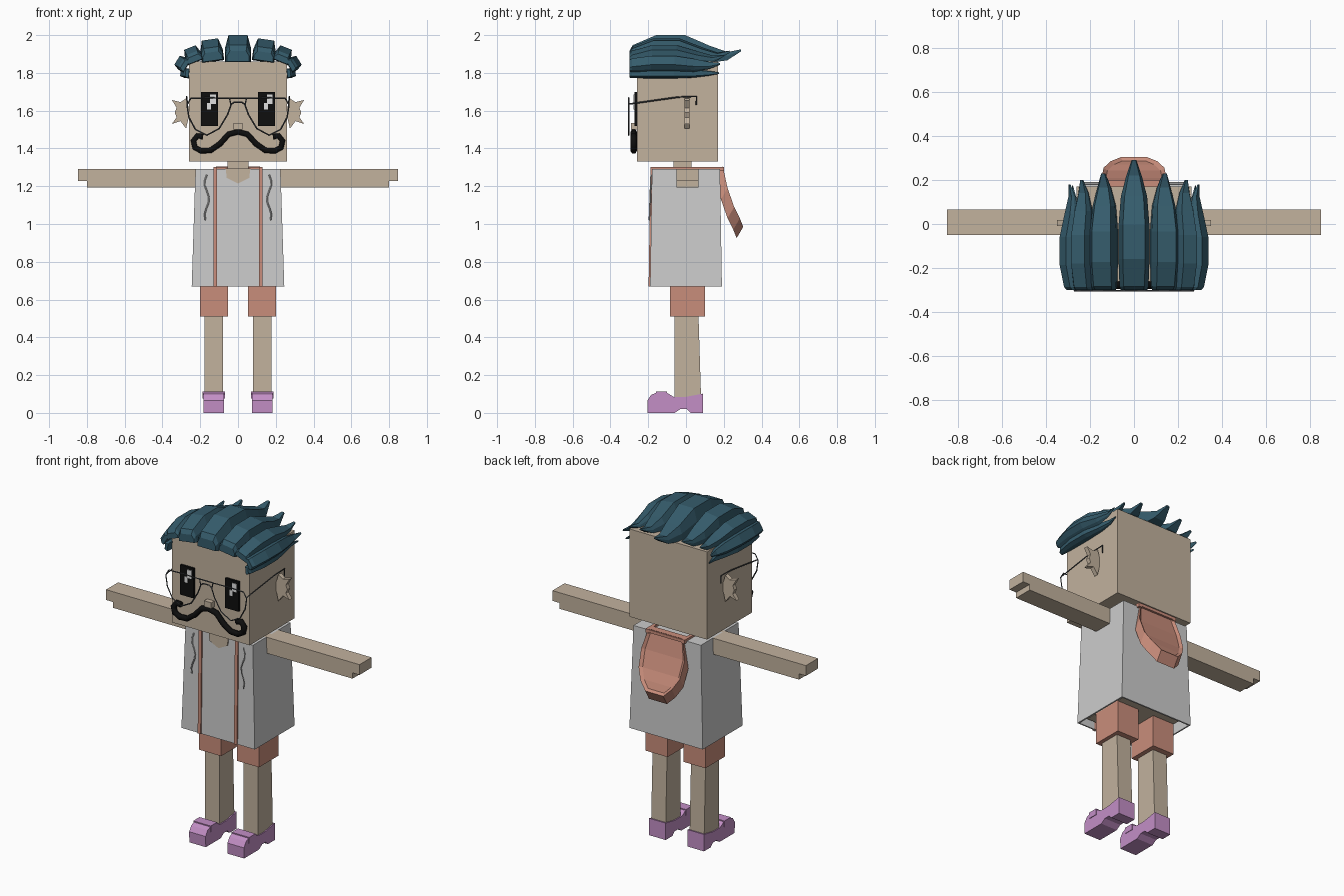
import bpy, bmesh, math
from mathutils import Vector, Matrix

cube = bpy.data.objects.get("Cube")
if cube:
    bpy.data.objects.remove(cube, do_unlink=True)


def material(name, r, g, b):
    col = [(c / 255 / 12.92) if c < 11 else ((c / 255 + 0.055) / 1.055) ** 2.4 for c in (r, g, b)] + [1]
    m = bpy.data.materials.new(name)
    m.use_nodes = True
    m.diffuse_color = col
    m.node_tree.nodes["Principled BSDF"].inputs["Base Color"].default_value = col
    return m


SKIN = material("skin", 194, 178, 158)
CLOTH = material("grey cloth", 204, 204, 204)
CORAL = material("coral", 201, 141, 123)
PURPLE = material("purple", 195, 143, 198)
TEAL = material("teal hair", 53, 92, 108)
BLACK = material("black", 14, 14, 14)
WIRE = material("dark metal", 70, 74, 78)
WHITE = material("white", 225, 225, 225)


def finish(name, bm, mat):
    bmesh.ops.recalc_face_normals(bm, faces=bm.faces)
    me = bpy.data.meshes.new(name)
    bm.to_mesh(me)
    bm.free()
    me.materials.append(mat)
    ob = bpy.data.objects.new(name, me)
    bpy.context.collection.objects.link(ob)
    return ob


def loft(name, rings, mat, caps=(True, True)):
    """Skin a list of equal-length point rings."""
    bm = bmesh.new()
    vs = [[bm.verts.new(p) for p in ring] for ring in rings]
    n = len(vs[0])
    for a, b in zip(vs, vs[1:]):
        for i in range(n):
            bm.faces.new((a[i], a[(i + 1) % n], b[(i + 1) % n], b[i]))
    if caps[0]:
        bm.faces.new(vs[0])
    if caps[1]:
        bm.faces.new(vs[-1])
    return finish(name, bm, mat)


def rect(x0, x1, y0, y1, z):
    return [(x0, y0, z), (x1, y0, z), (x1, y1, z), (x0, y1, z)]


def box(name, x, y, z, mat):
    return loft(name, [rect(*x, *y, z[0]), rect(*x, *y, z[1])], mat)


def wire(name, pts, radius, mat, cyclic=False, res=0):
    cu = bpy.data.curves.new(name, "CURVE")
    cu.dimensions = "3D"
    cu.bevel_depth = radius
    cu.bevel_resolution = res
    cu.use_fill_caps = True
    sp = cu.splines.new("POLY")
    sp.points.add(len(pts) - 1)
    for p, co in zip(sp.points, pts):
        p.co = (*co, 1)
    sp.use_cyclic_u = cyclic
    cu.materials.append(mat)
    ob = bpy.data.objects.new(name, cu)
    bpy.context.collection.objects.link(ob)
    return ob


def span(s, a, b):
    return tuple(sorted((s * a, s * b)))


# Head, neck and nose
box("head", (-.26, .26), (-.26, .17), (1.33, 1.86), SKIN)
box("neck", (-.055, .055), (-.065, .03), (1.2, 1.34), SKIN)
box("nose", (-.024, .024), (-.29, -.255), (1.5, 1.535), SKIN)

# Shirt shell, open below, with the body inside
shirt = loft("shirt", [rect(-.245, .245, -.19, .19, .67), rect(-.225, .225, -.18, .18, 1.29)],
             CLOTH, caps=(False, True))
solid = shirt.modifiers.new("thickness", "SOLIDIFY")
solid.thickness = .012
solid.offset = -1
box("body", (-.2, .2), (-.16, .16), (.7, 1.27), SKIN)

# Skin showing at the neckline
neckline = [(-.065, 1.293), (.065, 1.293), (.06, 1.245), (0, 1.215), (-.06, 1.245)]
loft("neckline", [[(x, y, z) for x, z in neckline] for y in (-.175, -.187)], SKIN)

# Hood hanging on the back, with a raised rim
bm = bmesh.new()
rows = [(1.305, .195, .115), (1.19, .22, .145), (1.09, .255, .138), (1.03, .285, .105), (.985, .303, .06)]
pairs = [(bm.verts.new((-w, y, z)), bm.verts.new((w, y, z))) for z, y, w in rows]
back = [bm.faces.new((a[0], a[1], b[1], b[0])) for a, b in zip(pairs, pairs[1:])]
bmesh.ops.recalc_face_normals(bm, faces=back)
if back[0].normal.y < 0:
    bmesh.ops.reverse_faces(bm, faces=back)
ext = bmesh.ops.extrude_face_region(bm, geom=back, use_keep_orig=True)
moved = [v for v in ext["geom"] if isinstance(v, bmesh.types.BMVert)]
bmesh.ops.translate(bm, verts=moved, vec=(0, -.035, -.06))
bmesh.ops.recalc_face_normals(bm, faces=bm.faces)
outer = [f for f in bm.faces if all(v in [q for p in pairs for q in p] for v in f.verts)]
bmesh.ops.inset_region(bm, faces=outer, thickness=.018, depth=-.012)
finish("hood", bm, CORAL)
box("collar_trim", (-.12, .12), (.15, .2), (1.285, 1.303), CORAL)

for s, side in ((1, "left"), (-1, "right")):
    # Coral edging on the front and over the shoulder
    x = span(s, .111, .131)
    loft(side + "_front_trim", [rect(*x, -.198, -.18, .67), rect(*x, -.188, -.17, 1.303)], CORAL)
    box(side + "_shoulder_trim", x, (-.188, .2), (1.28, 1.303), CORAL)
    wire(side + "_hood_cord", [(s * (.165 + .012 * math.sin(i * 1.1)), -.185 - .009 * i / 8, 1.26 - .03 * i)
                               for i in range(9)], .004, CLOTH)

    # Arm with stepped fingertips
    box(side + "_arm", span(s, .21, .8), (-.05, .065), (1.193, 1.29), SKIN)
    box(side + "_fingers", span(s, .78, .847), (-.05, .065), (1.228, 1.29), SKIN)

    # Shorts leg, leg and shoe
    box(side + "_shorts_leg", span(s, .053, .2), (-.085, .1), (.51, .71), CORAL)
    x = span(s, .08, .177)
    loft(side + "_leg", [rect(*x, -.06, .08, .07), rect(*x, -.06, .066, .52)], SKIN)
    shoe = [(-.203, 0), (-.205, .065), (-.185, .095), (-.155, .108), (-.1, .106), (-.065, .085), (0, .085),
            (.09, .102), (.09, 0), (.025, 0), (.005, .02), (-.03, .02), (-.06, 0)]
    loft(side + "_shoe", [[(s * k, y, z) for y, z in shoe] for k in (.073, .183)], PURPLE)
    box(side + "_shoe_strap", span(s, .07, .187), (-.16, -.1), (.075, .112), PURPLE)

    # Jagged ear
    ear = [(.25, 1.62), (.262, 1.62), (.275, 1.665), (.305, 1.645), (.35, 1.657), (.325, 1.615), (.335, 1.59),
           (.325, 1.565), (.35, 1.53), (.305, 1.545), (.275, 1.505), (.262, 1.56), (.25, 1.56)]
    loft(side + "_ear", [[(s * x, y, z) for x, z in ear] for y in (-.008, .018)], SKIN)

    # Eye with square highlights
    c = s * .15
    box(side + "_eye", (c - .045, c + .045), (-.273, -.255), (1.52, 1.7), BLACK)
    box(side + "_eye_highlight", (c + .003, c + .033), (-.277, -.272), (1.635, 1.685), WHITE)
    box(side + "_eye_glint", (c - .013, c + .008), (-.277, -.272), (1.605, 1.64), WHITE)

    # Glasses lens frame and temple
    lens = [(.045, 1.665), (.15, 1.668), (.25, 1.665), (.27, 1.63), (.26, 1.565), (.225, 1.5),
            (.165, 1.47), (.1, 1.505), (.055, 1.58), (.037, 1.63)]
    wire(side + "_lens_frame", [(s * x, -.303, z) for x, z in lens], .004, WIRE, True)
    arm = [(.268, -.303, 1.635), (.272, -.04, 1.672), (.272, .055, 1.675), (.272, .055, 1.63)]
    wire(side + "_glasses_temple", [(s * x, y, z) for x, y, z in arm], .004, WIRE)

# Glasses bridges
wire("upper_bridge", [(-.05, -.303, 1.666), (.05, -.303, 1.666)], .004, WIRE)
wire("lower_bridge", [(-.04, -.303, 1.63), (-.02, -.303, 1.645), (.02, -.303, 1.645), (.04, -.303, 1.63)], .004, WIRE)

# Curled moustache
half = [(.185, 1.462), (.215, 1.467), (.236, 1.44), (.228, 1.405), (.195, 1.387), (.145, 1.39),
        (.095, 1.425), (.05, 1.475)]
path = [(-x, z) for x, z in half] + [(0, 1.488)] + half[::-1]
wire("moustache", [(x, -.277, z) for x, z in path], .017, BLACK, res=1)

# Hair locks, swept from the forehead to a pointed tip:
# position along the lock, bottom, top, width
stations = [(0, 0, .4, .85), (.03, -.02, .62, .94), (.24, -.05, 1, 1), (.5, -.05, 1, 1),
            (.72, -.05, .6, .85), (.88, .05, .36, .5), (1, .38, .46, .15)]


def lock(name, x, z, roll, w, h, y_end):
    turn = Matrix.Rotation(math.radians(roll), 3, "Y")
    rings = []
    for t, lo, hi, k in stations:
        y = -.3 + t * (y_end + .3)
        section = [(-w * k, lo * h), (-w * k, (lo + hi) / 2 * h), (-w * k * .72, hi * h),
                   (w * k * .72, hi * h), (w * k, (lo + hi) / 2 * h), (w * k, lo * h)]
        rings.append([Vector((x, y, z)) + turn @ Vector((u, 0, v)) for u, v in section])
    loft(name, rings, TEAL)


lock("middle_hair_lock", 0, 1.86, 0, .07, .14, .29)
for s, side in ((1, "left"), (-1, "right")):
    lock(side + "_top_hair_lock", s * .133, 1.865, s * 8, .06, .113, .23)
    lock(side + "_upper_hair_lock", s * .225, 1.86, s * 22, .045, .08, .2)
    lock(side + "_outer_hair_lock", s * .272, 1.835, s * 58, .038, .06, .18)
    lock(side + "_lower_hair_lock", s * .26, 1.797, s * 84, .026, .045, .175)
